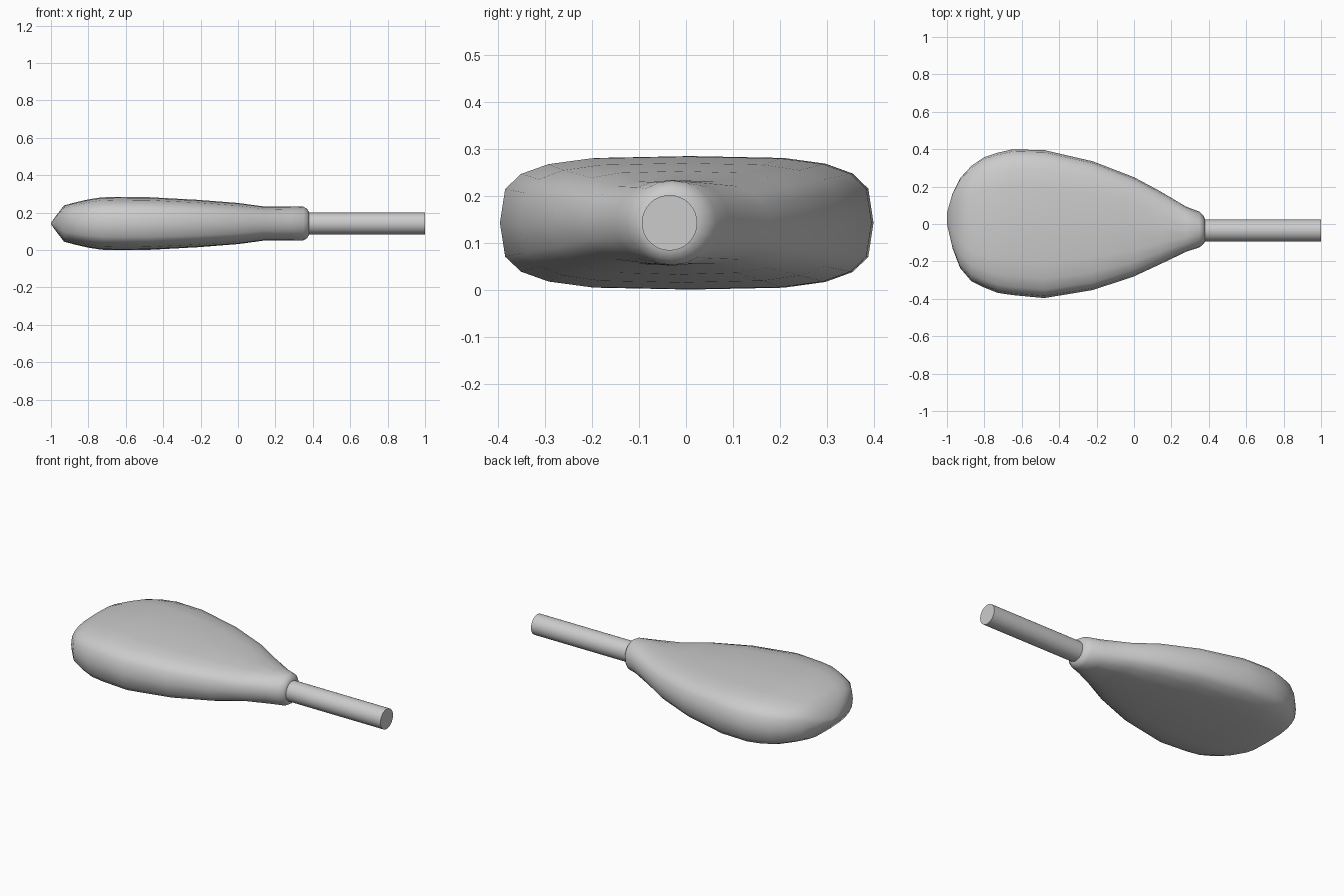
import bpy, bmesh, math

if "Cube" in bpy.data.objects:
    bpy.data.objects.remove(bpy.data.objects["Cube"])

ZC = 0.142   # height of the centre line
YC = -0.035  # sideways offset of the rod
SIDES = 20

# stations along the body: x, y max, y min, half height, squareness of section
STATIONS = [
    (-1.00, 0.060, 0.000, 0.004, 2.0),
    (-0.97, 0.165, -0.130, 0.045, 2.6),
    (-0.93, 0.245, -0.235, 0.097, 3.0),
    (-0.87, 0.310, -0.305, 0.113, 3.2),
    (-0.80, 0.358, -0.340, 0.129, 3.4),
    (-0.73, 0.381, -0.368, 0.140, 3.4),
    (-0.65, 0.399, -0.380, 0.142, 3.5),
    (-0.48, 0.395, -0.396, 0.141, 3.5),
    (-0.22, 0.335, -0.353, 0.127, 3.4),
    (0.00, 0.250, -0.280, 0.110, 3.1),
    (0.14, 0.175, -0.215, 0.091, 2.7),
    (0.28, 0.092, -0.148, 0.091, 2.3),
    (0.35, 0.066, -0.125, 0.090, 2.0),
    (0.37, 0.045, -0.108, 0.078, 2.0),
    (0.38, 0.025, -0.095, 0.060, 2.0),
]


def power(v, e):
    return math.copysign(abs(v) ** e, v)


# padded body: lofted rounded sections
bm = bmesh.new()
rings = []
for x, y1, y0, h, n in STATIONS:
    ring = []
    for i in range(SIDES):
        a = 2 * math.pi * i / SIDES
        y = (y1 + y0) / 2 + (y1 - y0) / 2 * power(math.cos(a), 2 / n)
        z = ZC + h * power(math.sin(a), 2 / n)
        ring.append(bm.verts.new((x, y, z)))
    rings.append(ring)
for r, s in zip(rings, rings[1:]):
    for i in range(SIDES):
        j = (i + 1) % SIDES
        bm.faces.new((r[i], r[j], s[j], s[i]))
bm.faces.new(rings[0])
bm.faces.new(rings[-1])
bmesh.ops.recalc_face_normals(bm, faces=bm.faces)
mesh = bpy.data.meshes.new("body")
bm.to_mesh(mesh)
bm.free()
body = bpy.data.objects.new("body", mesh)
bpy.context.collection.objects.link(body)

# straight handle rod
bpy.ops.mesh.primitive_cylinder_add(vertices=32, radius=0.059, depth=0.65,
                                    location=(0.675, YC, ZC),
                                    rotation=(0, math.pi / 2, 0))
rod = bpy.context.object
rod.name = "handle_rod"

# smooth shading with sharp rims
for ob in (body, rod):
    bpy.ops.object.select_all(action='DESELECT')
    ob.select_set(True)
    bpy.context.view_layer.objects.active = ob
    bpy.ops.object.shade_smooth_by_angle(angle=math.radians(50))
